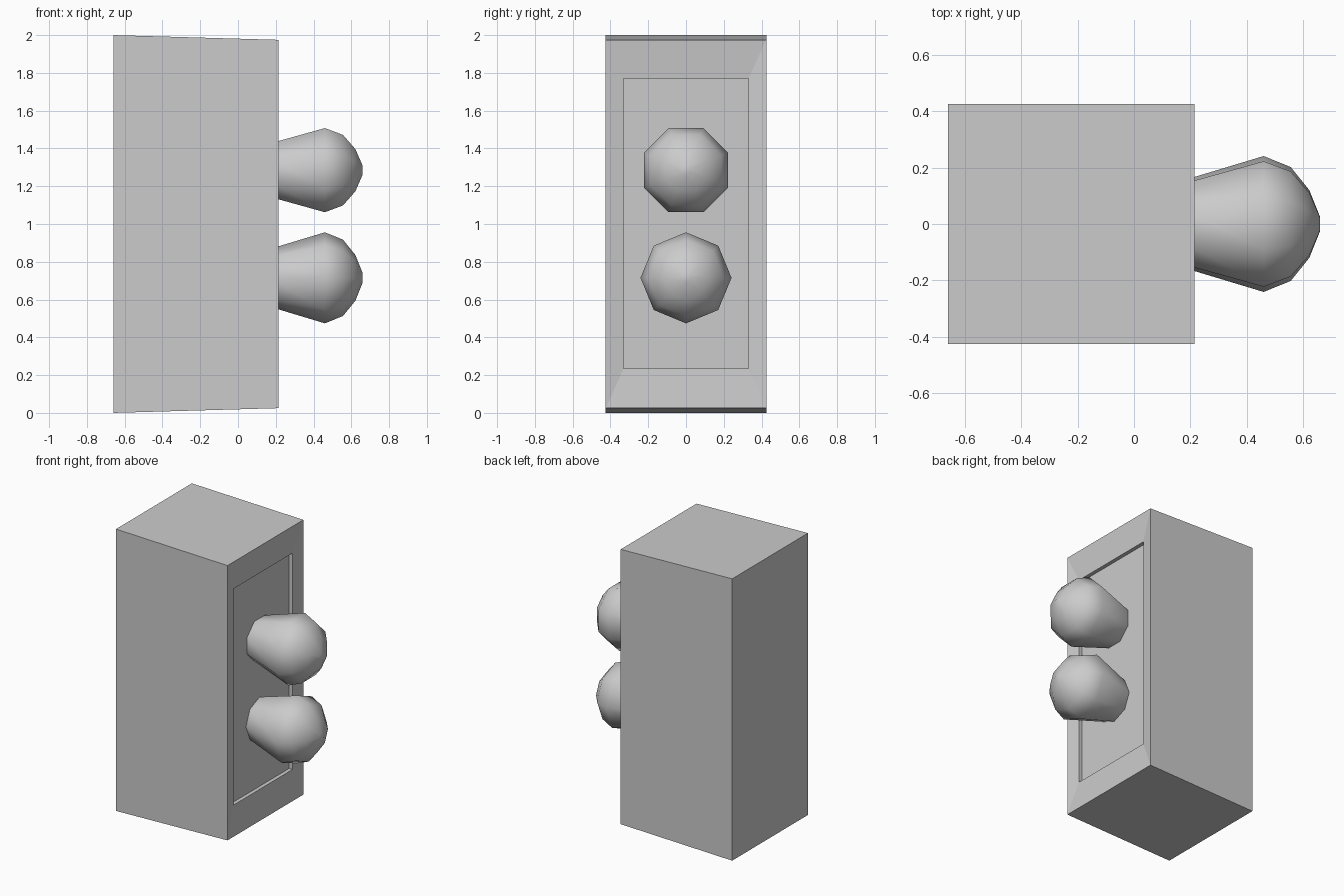
import bpy, bmesh
from math import cos, sin, pi, radians

if "Cube" in bpy.data.objects:
    bpy.data.objects.remove(bpy.data.objects["Cube"])


def loft(name, rings, cap_start=True, cap_end=True, smooth=None):
    """Bridge successive rings of points into one skin."""
    bm = bmesh.new()
    loops = [[bm.verts.new(p) for p in ring] for ring in rings]
    n = len(loops[0])
    for a, b in zip(loops, loops[1:]):
        for i in range(n):
            j = (i + 1) % n
            bm.faces.new((a[i], a[j], b[j], b[i]))
    if cap_start:
        bm.faces.new(loops[0][::-1])
    if cap_end:
        bm.faces.new(loops[-1])
    bmesh.ops.recalc_face_normals(bm, faces=bm.faces)
    mesh = bpy.data.meshes.new(name)
    bm.to_mesh(mesh)
    bm.free()
    obj = bpy.data.objects.new(name, mesh)
    bpy.context.collection.objects.link(obj)
    if smooth:
        bpy.ops.object.select_all(action='DESELECT')
        obj.select_set(True)
        bpy.context.view_layer.objects.active = obj
        bpy.ops.object.shade_smooth_by_angle(angle=radians(smooth))
    return obj


def rect(x, half_y, z0, z1):
    return [(x, -half_y, z0), (x, half_y, z0), (x, half_y, z1), (x, -half_y, z1)]


# Housing: tapered box, sloping frame, then a stepped-in panel on the +x side
loft("housing", [
    rect(-0.66, 0.425, 0.0, 2.0),
    rect(0.215, 0.425, 0.025, 1.975),
    rect(0.197, 0.33, 0.235, 1.77),
    rect(0.17, 0.33, 0.235, 1.77),
])


# Knobs: eight-sided turned profiles (x, radius) on the panel
PROFILE = [(0.165, 0.152), (0.46, 0.241), (0.556, 0.202), (0.622, 0.12), (0.66, 0.025)]


def knob(name, z, turn):
    rings = [[(x, r * cos(turn + i * pi / 4), z + r * sin(turn + i * pi / 4))
              for i in range(8)] for x, r in PROFILE]
    loft(name, rings, cap_start=False, smooth=60)


knob("upper_knob", 1.285, pi / 8)
knob("lower_knob", 0.715, 0.0)
